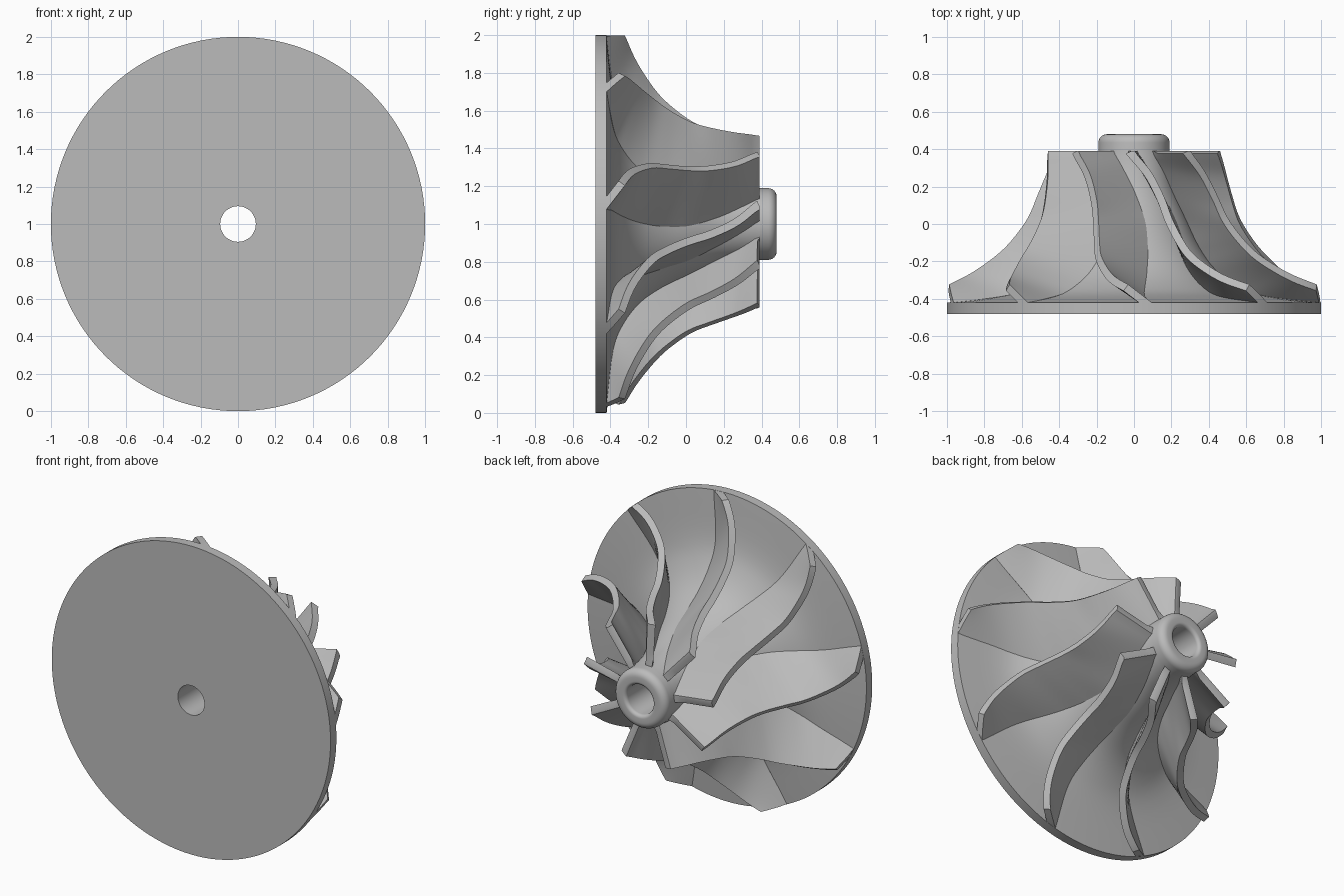
import bpy, bmesh, math
from mathutils import Vector, Matrix

if "Cube" in bpy.data.objects:
    bpy.data.objects.remove(bpy.data.objects["Cube"])

BLADES = 9
FACE_Y = 0.39       # plane of the blade leading edges
LEAD_ANGLE = -3.5   # degrees from straight up

metal = bpy.data.materials.new("machined grey")
metal.use_nodes = True
metal.diffuse_color = (0.5, 0.5, 0.5, 1)
metal.node_tree.nodes["Principled BSDF"].inputs["Base Color"].default_value = (0.5, 0.5, 0.5, 1)

# Blade root and blade tip stations: (axial position, radius, wrap angle)
ROOT = [Vector(p) for p in (
    (.39, .19, 0), (.29, .2, 20), (.17, .225, 37), (.02, .285, 48), (-.12, .35, 50),
    (-.24, .437, 48.5), (-.33, .56, 46.5), (-.385, .71, 45.5), (-.42, 1, 47))]
TIP = [Vector(p) for p in (
    (.39, .462, 0), (.27, .487, 12), (.14, .525, 19), (.02, .57, 22.5), (-.09, .645, 25.5),
    (-.17, .72, 28), (-.24, .81, 32), (-.295, .9, 36), (-.34, 1, 41))]


def smooth_path(points, steps):
    """Catmull-Rom curve through the points."""
    ends = [points[0] * 2 - points[1]] + points + [points[-1] * 2 - points[-2]]
    path = []
    for a, b, c, d in zip(ends, ends[1:], ends[2:], ends[3:]):
        for i in range(steps):
            t = i / steps
            path.append(b + (c - a) * t / 2 + (a * 2 - b * 5 + c * 4 - d) * t * t / 2
                        + (b * 3 - a - c * 3 + d) * t ** 3 / 2)
    return path + [points[-1]]


def on_axis(p):
    """Cylindrical station to a point around the y axis."""
    angle = math.radians(p[2] + LEAD_ANGLE)
    return Vector((p[1] * math.sin(angle), p[0], p[1] * math.cos(angle)))


def make_object(name, bm):
    mesh = bpy.data.meshes.new(name)
    bm.to_mesh(mesh)
    bm.free()
    mesh.materials.append(metal)
    obj = bpy.data.objects.new(name, mesh)
    bpy.context.collection.objects.link(obj)
    obj.location.z = 1
    bpy.ops.object.select_all(action='DESELECT')
    obj.select_set(True)
    bpy.context.view_layer.objects.active = obj
    return obj


# Hub: one turned profile with back plate, flared body, rounded nose and bore
BACK, FRONT, BORE, NOSE, ROUND = -0.48, 0.48, 0.095, 0.19, 0.045
profile = [(BACK, BORE), (BACK, 1)]
profile += [(p.x, p.y) for p in reversed(smooth_path(ROOT, 4))]
for centre, start in ((NOSE - ROUND, 0), (BORE + ROUND * 0.5, 90)):
    size = ROUND if start == 0 else ROUND * 0.5
    for i in range(7):
        a = math.radians(start + i * 15)
        profile.append((FRONT - size + size * math.sin(a), centre + size * math.cos(a)))
bm = bmesh.new()
ring = [bm.verts.new((0, y, r)) for y, r in profile]
edges = [bm.edges.new(pair) for pair in zip(ring, ring[1:] + ring[:1])]
bmesh.ops.spin(bm, geom=ring + edges, cent=(0, 0, 0), axis=(0, 1, 0),
               angle=math.tau, steps=128, use_duplicate=False)
bmesh.ops.remove_doubles(bm, verts=bm.verts, dist=0.0001)
bmesh.ops.recalc_face_normals(bm, faces=bm.faces)
make_object("hub", bm)
bpy.ops.object.shade_smooth_by_angle(angle=math.radians(35))

# Blade: ruled sheet from just inside the hub to the tip curve, then thickened
SPANS = 8
bm = bmesh.new()
rows = []
for root, tip in zip(smooth_path(ROOT, 6), smooth_path(TIP, 6)):
    a, b = on_axis(root), on_axis(tip)
    a -= (b - a).normalized() * 0.03
    rows.append([bm.verts.new(a.lerp(b, j / SPANS)) for j in range(SPANS + 1)])
for low, high in zip(rows, rows[1:]):
    for j in range(SPANS):
        bm.faces.new((low[j], low[j + 1], high[j + 1], high[j]))
bmesh.ops.recalc_face_normals(bm, faces=bm.faces)
blade = make_object("blade_1", bm)
solid = blade.modifiers.new("thickness", 'SOLIDIFY')
solid.thickness = 0.042
solid.offset = 0
bpy.ops.object.modifier_apply(modifier=solid.name)

# Trim the blade flush with the front plane and the outer rim
for v in blade.data.vertices:
    v.co.y = max(min(v.co.y, FACE_Y), BACK + 0.02)
    radius = math.hypot(v.co.x, v.co.z)
    if radius > 0.999:
        v.co.x *= 0.999 / radius
        v.co.z *= 0.999 / radius
for v in blade.data.vertices[:]:
    if v.co.y > FACE_Y - 0.012:
        v.co.y = FACE_Y
bpy.ops.object.shade_smooth_by_angle(angle=math.radians(35))

# Remaining blades share the same mesh
for i in range(1, BLADES):
    copy = bpy.data.objects.new(f"blade_{i + 1}", blade.data)
    bpy.context.collection.objects.link(copy)
    copy.location.z = 1
    copy.rotation_euler.y = i * math.tau / BLADES
